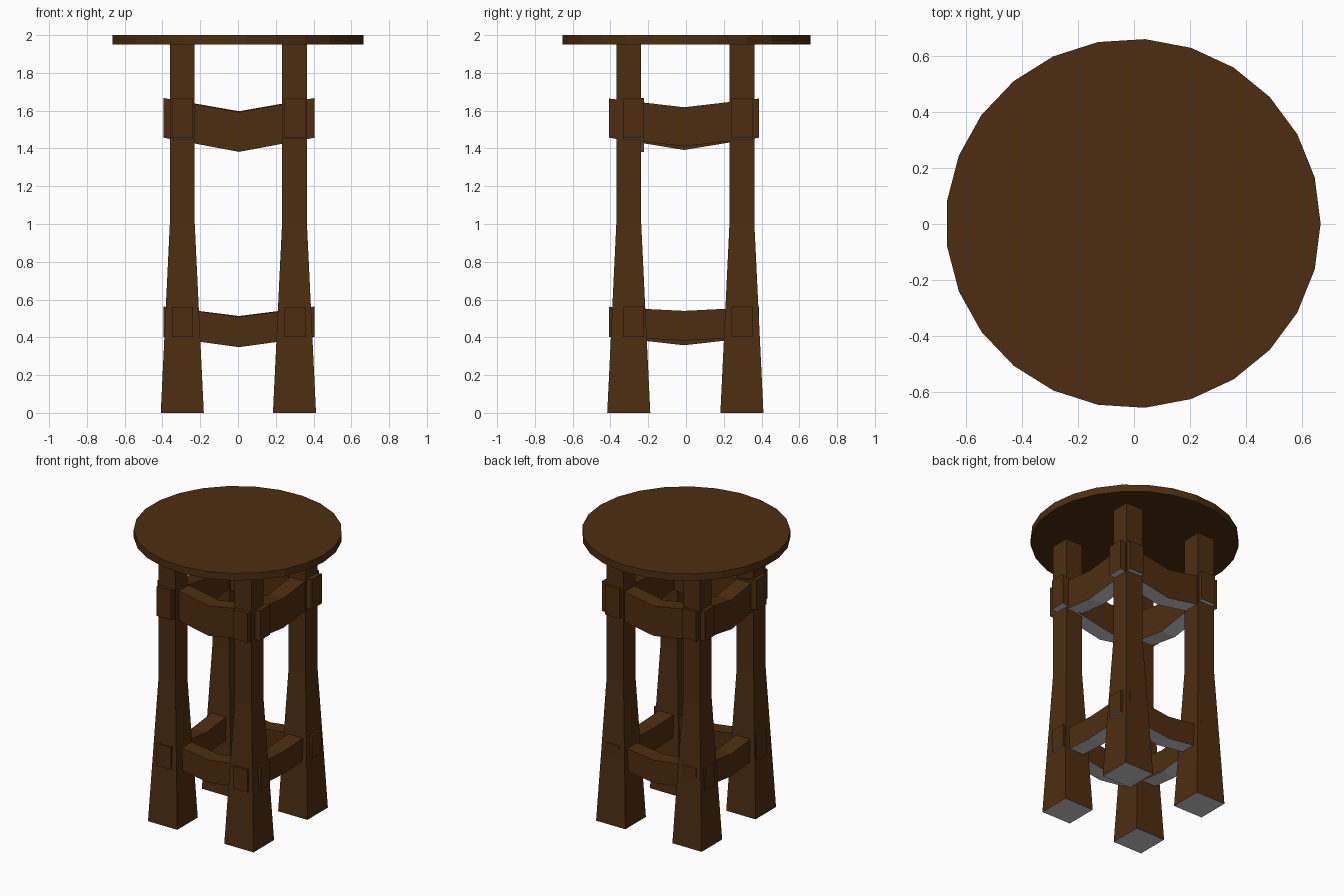
import bpy, bmesh, math

if "Cube" in bpy.data.objects:
    bpy.data.objects.remove(bpy.data.objects["Cube"])


def material(name, rgb):
    m = bpy.data.materials.new(name)
    m.diffuse_color = (*rgb, 1)
    m.use_nodes = True
    m.node_tree.nodes["Principled BSDF"].inputs["Base Color"].default_value = m.diffuse_color
    return m


wood = material("dark brown wood", (0.075, 0.027, 0.005))
grey = material("bare grey underside", (0.6, 0.6, 0.6))


def loft(name, rings, grey_below=True):
    """Join equal-length rings into a closed solid; downward faces go grey."""
    bm = bmesh.new()
    loops = [[bm.verts.new(p) for p in ring] for ring in rings]
    n = len(loops[0])
    for a, b in zip(loops, loops[1:]):
        for i in range(n):
            j = (i + 1) % n
            bm.faces.new((a[i], a[j], b[j], b[i]))
    bm.faces.new(loops[0][::-1])
    bm.faces.new(loops[-1])
    bmesh.ops.recalc_face_normals(bm, faces=bm.faces)
    bm.normal_update()
    for f in bm.faces:
        f.material_index = 1 if grey_below and f.normal.z < -0.5 else 0
    me = bpy.data.meshes.new(name)
    bm.to_mesh(me)
    bm.free()
    me.materials.append(wood)
    me.materials.append(grey)
    ob = bpy.data.objects.new(name, me)
    bpy.context.collection.objects.link(ob)
    return ob


# Round top with 25 sides
def disc(z):
    return [(-0.003 + 0.668 * math.cos(2 * math.pi * i / 25),
             0.002 + 0.658 * math.sin(2 * math.pi * i / 25), z) for i in range(25)]


loft("table_top", [disc(1.95), disc(2.0)], grey_below=False)


# Four legs, flared below half height
def square(x, y, h, z):
    return [(x - h, y - h, z), (x + h, y - h, z), (x + h, y + h, z), (x - h, y + h, z)]


for side, x in (("left", -0.295), ("right", 0.299)):
    for end, y in (("front", -0.303), ("back", 0.296)):
        loft(f"{end}_{side}_leg", [square(x, y, 0.114, 0), square(x, y, 0.066, 1.0),
                                   square(x, y, 0.066, 1.951)])


# Sagging rails that pass through the legs
def rail(name, axis, start, end, c0, c1, bottom, height, sag):
    rings = []
    for t, drop in ((start, 0), ((start + end) / 2, sag), (end, 0)):
        z = bottom - drop
        ring = [(c0, z), (c1, z), (c1, z + height), (c0, z + height)]
        rings.append([(t, c, h) if axis == "x" else (c, t, h) for c, h in ring])
    loft(name, rings)


for level, bottom, height, sag_x in (("upper", 1.457, 0.21, 0.075), ("lower", 0.403, 0.16, 0.055)):
    rail(f"{level}_front_rail", "x", -0.395, 0.406, -0.331, -0.222, bottom, height, sag_x)
    rail(f"{level}_back_rail", "x", -0.395, 0.406, 0.242, 0.352, bottom, height, sag_x - 0.005)
    rail(f"{level}_left_rail", "y", -0.407, 0.387, -0.35, -0.238, bottom, height - 0.003, sag_x - 0.01)
    rail(f"{level}_right_rail", "y", -0.407, 0.387, 0.247, 0.36, bottom, height - 0.003,
         0.046 if level == "upper" else 0.02)
